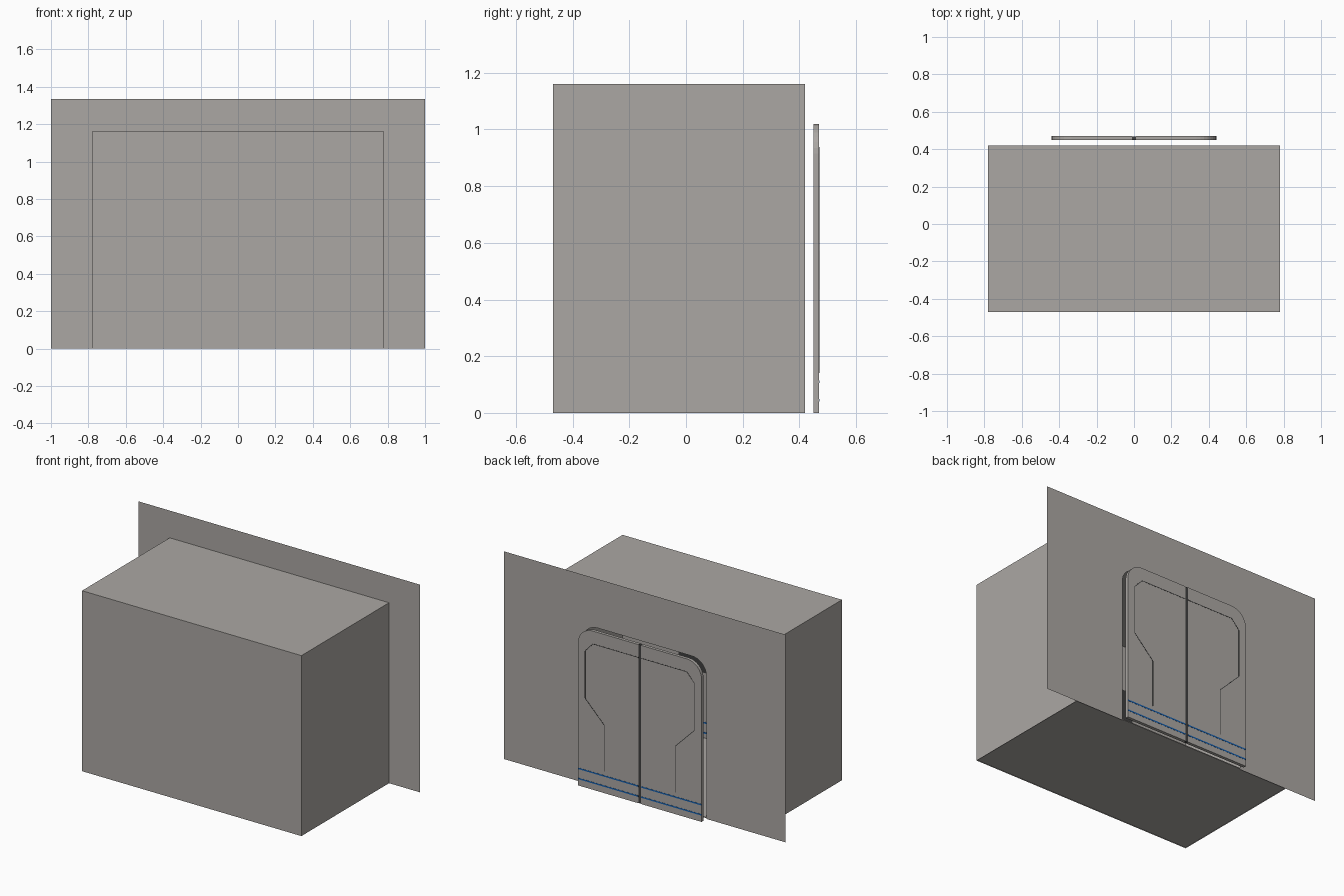
import bpy, bmesh
from math import sin, cos, pi, atan2
from mathutils import Matrix, Vector

cube = bpy.data.objects.get("Cube")
if cube:
    bpy.data.objects.remove(cube, do_unlink=True)


def material(name, rgb):
    m = bpy.data.materials.new(name)
    m.use_nodes = True
    m.diffuse_color = (*rgb, 1)
    m.node_tree.nodes["Principled BSDF"].inputs["Base Color"].default_value = (*rgb, 1)
    return m


GREY = material("warm_grey", (0.41, 0.39, 0.37))
DARK = material("dark_grey", (0.05, 0.05, 0.05))
BLUE = material("blue", (0.01, 0.12, 0.42))


def finish(name, bm, mat):
    mesh = bpy.data.meshes.new(name)
    bm.to_mesh(mesh)
    bm.free()
    mesh.materials.append(mat)
    obj = bpy.data.objects.new(name, mesh)
    bpy.context.collection.objects.link(obj)
    return obj


def box(name, x0, x1, y0, y1, z0, z1, mat):
    bm = bmesh.new()
    size = Vector((x1 - x0, y1 - y0, z1 - z0))
    mid = Vector((x0 + x1, y0 + y1, z0 + z1)) / 2
    bmesh.ops.create_cube(bm, size=1, matrix=Matrix.Translation(mid) @ Matrix.Diagonal((*size, 1)))
    return finish(name, bm, mat)


def plate(name, outline, y, depth, mat):
    """Flat x-z outline at y, thickened towards +y when depth is given."""
    bm = bmesh.new()
    face = bm.faces.new([bm.verts.new((x, y, z)) for x, z in outline])
    if depth:
        new = bmesh.ops.extrude_face_region(bm, geom=[face])["geom"]
        bmesh.ops.translate(bm, vec=(0, depth, 0),
                            verts=[v for v in new if isinstance(v, bmesh.types.BMVert)])
    bmesh.ops.recalc_face_normals(bm, faces=bm.faces)
    return finish(name, bm, mat)


def line(name, points, y, width, mat):
    """Thin raised strip along an x-z polyline."""
    bm = bmesh.new()
    for a, b in zip(points, points[1:]):
        a, b = Vector((a[0], y, a[1])), Vector((b[0], y, b[1]))
        d = b - a
        bmesh.ops.create_cube(bm, size=1, matrix=Matrix.Translation((a + b) / 2)
                              @ Matrix.Rotation(-atan2(d.z, d.x), 4, 'Y')
                              @ Matrix.Diagonal((d.length, 0.002, width, 1)))
    return finish(name, bm, mat)


CX, FRONT, BACK, CABIN_H = 0.78, -0.47, 0.42, 1.16
DOOR_W, DOOR_H, RADIUS = 0.44, 1.02, 0.105
LEAF_Y, LEAF_T = 0.45, 0.02

# Rounded upper corner shared by the doorway and the leaves
corner = [(DOOR_W - RADIUS + RADIUS * cos(i * pi / 16),
           DOOR_H - RADIUS + RADIUS * sin(i * pi / 16)) for i in range(9)]

# Cabin shell, open towards the doorway and below
bm = bmesh.new()
bmesh.ops.create_cube(bm, size=1, matrix=Matrix.Translation((0, (FRONT + BACK) / 2, CABIN_H / 2))
                      @ Matrix.Diagonal((2 * CX, BACK - FRONT, CABIN_H, 1)))
bm.normal_update()
bmesh.ops.delete(bm, geom=[f for f in bm.faces if f.normal.y > 0.5 or f.normal.z < -0.5],
                 context='FACES')
finish("cabin_shell", bm, GREY)
box("cabin_floor", -CX, CX, FRONT, BACK, 0.005, 0.01, GREY)

# Landing wall with the doorway cut from its lower edge
doorway = [(DOOR_W, 0)] + corner + [(-x, z) for x, z in reversed(corner)] + [(-DOOR_W, 0)]
plate("landing_wall", [(-1, 0), (-1, 1.335), (1, 1.335), (1, 0)] + doorway, BACK, 0, GREY)

# Two sliding leaves, each with an engraved line and two stripes
face_y = LEAF_Y + LEAF_T
engraving = [(0.01, 0.937), (0.334, 0.937), (0.389, 0.878), (0.389, 0.574),
             (0.253, 0.437), (0.253, 0.14)]
for side, s in (("left", 1), ("right", -1)):
    leaf = [(0.01, 0), (DOOR_W, 0)] + corner + [(0.01, DOOR_H)]
    plate(side + "_door_leaf", [(s * x, z) for x, z in leaf], LEAF_Y, LEAF_T, GREY)
    line(side + "_door_engraving", [(s * x, z) for x, z in engraving], face_y, 0.004, DARK)
    for place, z in (("lower", 0.045), ("upper", 0.11)):
        line(f"{side}_{place}_door_stripe", [(s * 0.01, z), (s * DOOR_W, z)], face_y, 0.009, BLUE)
box("door_seal", -0.01, 0.01, LEAF_Y, face_y - 0.003, 0, DOOR_H, DARK)

# Inside of the cabin: dark panel and stripes on the far wall
inner = FRONT + 0.004
box("inner_dark_panel", -0.38, 0.38, FRONT + 0.001, inner, 0.43, 0.87, DARK)
for place, z in (("lower", 0.045), ("upper", 0.11)):
    line(f"inner_{place}_stripe", [(-CX + 0.01, z), (CX - 0.01, z)], inner, 0.009, BLUE)
